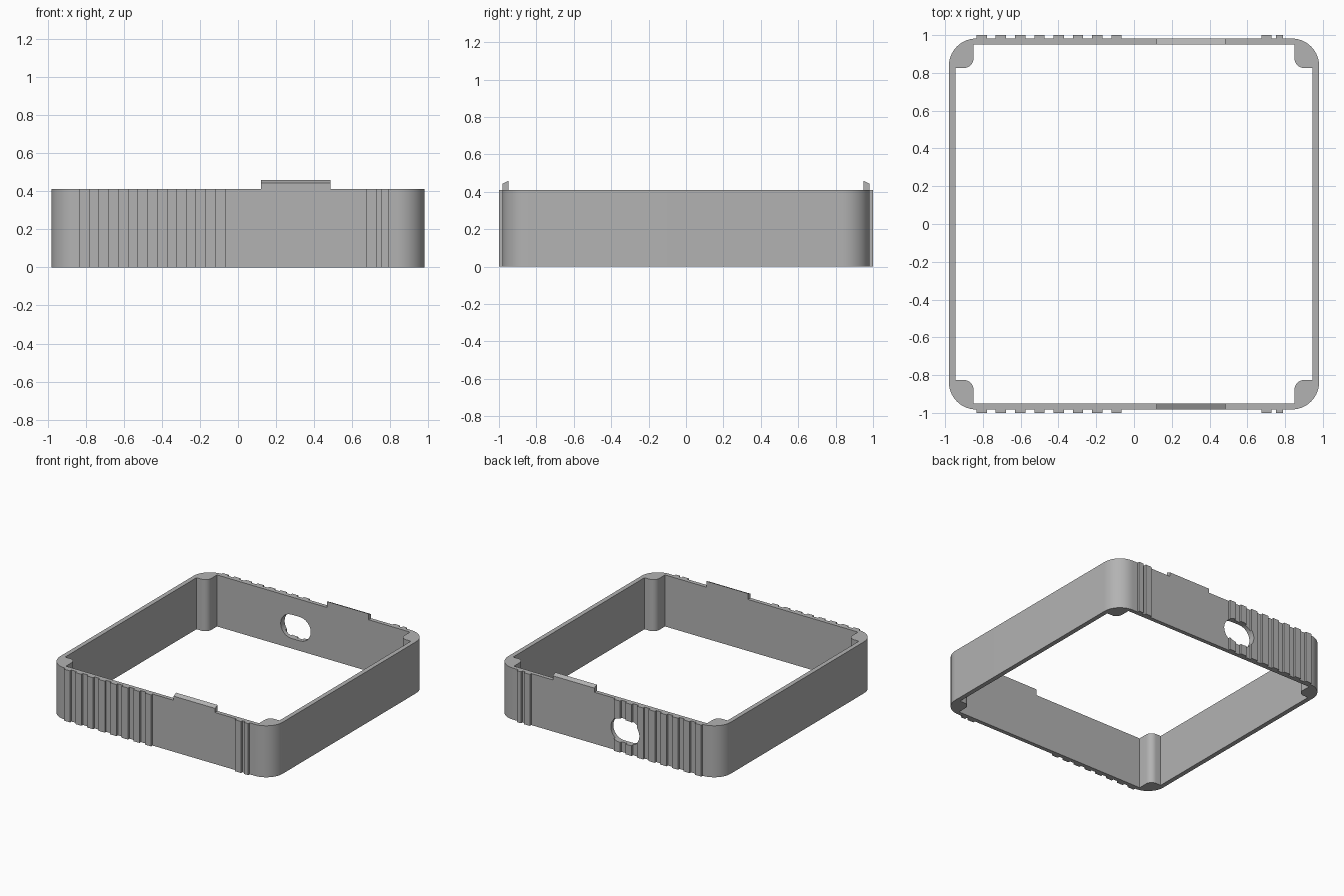
import bpy
import bmesh
from math import sin, cos, pi
from mathutils import Vector

cube = bpy.data.objects.get("Cube")
if cube:
    bpy.data.objects.remove(cube)

HEIGHT = 0.41
OUT_X, OUT_Y, RIB_Y = 0.98, 0.982, 1.0
IN_X, IN_Y = 0.944, 0.95
POST_X, POST_Y = 0.85, 0.826

grey = bpy.data.materials.new("matte grey")
grey.use_nodes = True
grey.diffuse_color = (0.45, 0.45, 0.45, 1)
grey.node_tree.nodes["Principled BSDF"].inputs["Base Color"].default_value = (0.45, 0.45, 0.45, 1)


def arc(cx, cy, r, start, end, steps):
    """Points along an arc, angles in quarter turns."""
    angles = [(start + (end - start) * i / steps) * pi / 2 for i in range(steps + 1)]
    return [(cx + r * cos(a), cy + r * sin(a)) for a in angles]


def extrude(name, loops, depth, place):
    """Fill outline loops (later ones are holes) and extrude them along local z."""
    bm = bmesh.new()
    for pts in loops:
        vs = [bm.verts.new((x, y, 0)) for x, y in pts]
        for a, b in zip(vs, vs[1:] + vs[:1]):
            bm.edges.new((a, b))
    bmesh.ops.triangle_fill(bm, use_beauty=True, edges=bm.edges[:])
    top = bmesh.ops.extrude_face_region(bm, geom=bm.faces[:])["geom"]
    moved = [g for g in top if isinstance(g, bmesh.types.BMVert)]
    bmesh.ops.translate(bm, vec=(0, 0, depth), verts=moved)
    for v in bm.verts:
        v.co = Vector(place(*v.co))
    bmesh.ops.recalc_face_normals(bm, faces=bm.faces[:])
    mesh = bpy.data.meshes.new(name)
    bm.to_mesh(mesh)
    bm.free()
    mesh.materials.append(grey)
    obj = bpy.data.objects.new(name, mesh)
    bpy.context.collection.objects.link(obj)
    return obj


# Grip ribs: eight on one side, two on the other
ribs = [(-0.834 + 0.102 * i, -0.779 + 0.102 * i) for i in range(8)]
ribs += [(0.674, 0.728), (0.752, 0.79)]

# Outer outline of the back half, running from +x to -x
R = 0.145
back = arc(OUT_X - R, OUT_Y - R, R, 0, 1, 14)
for a, b in reversed(ribs):
    back += [(b, OUT_Y), (b, RIB_Y), (a, RIB_Y), (a, OUT_Y)]
back += arc(R - OUT_X, OUT_Y - R, R, 1, 2, 14)
outer = back + [(x, -y) for x, y in reversed(back)]

# Inner outline with a rounded post in each corner
r = 0.05
post = [(IN_X, POST_Y)] + arc(POST_X + r, POST_Y + r, r, 3, 2, 8) + [(POST_X, IN_Y)]
half = post + [(-x, y) for x, y in reversed(post)]
inner = half + [(x, -y) for x, y in reversed(half)]

frame = extrude("frame_wall", [outer, inner], HEIGHT, lambda x, y, z: (x, y, z))

# Port opening through the back wall
h = 0.095
slot = arc(-0.12, 0.175, h, -1, 1, 12) + arc(-0.195, 0.175, h, 1, 3, 12)
cutter = extrude("port_cutter", [slot], 0.3, lambda x, y, z: (x, 0.88 + z, y))
cutter.hide_render = True
cutter.hide_set(True)
cut = frame.modifiers.new("port", "BOOLEAN")
cut.operation = "DIFFERENCE"
cut.solver = "EXACT"
cut.object = cutter
bpy.context.view_layer.objects.active = frame
frame.select_set(True)
bpy.ops.object.modifier_apply(modifier=cut.name)
bpy.data.objects.remove(cutter)
bpy.ops.object.shade_smooth_by_angle(angle=pi / 6)

# Snap tabs with a sloped top on the front and back walls
tab = [(IN_Y, HEIGHT), (OUT_Y, HEIGHT), (OUT_Y, 0.443), (IN_Y, 0.458)]
for name, side in (("front_tab", -1), ("back_tab", 1)):
    extrude(name, [tab], 0.365, lambda y, z, x, s=side: (0.12 + x, s * y, z))
